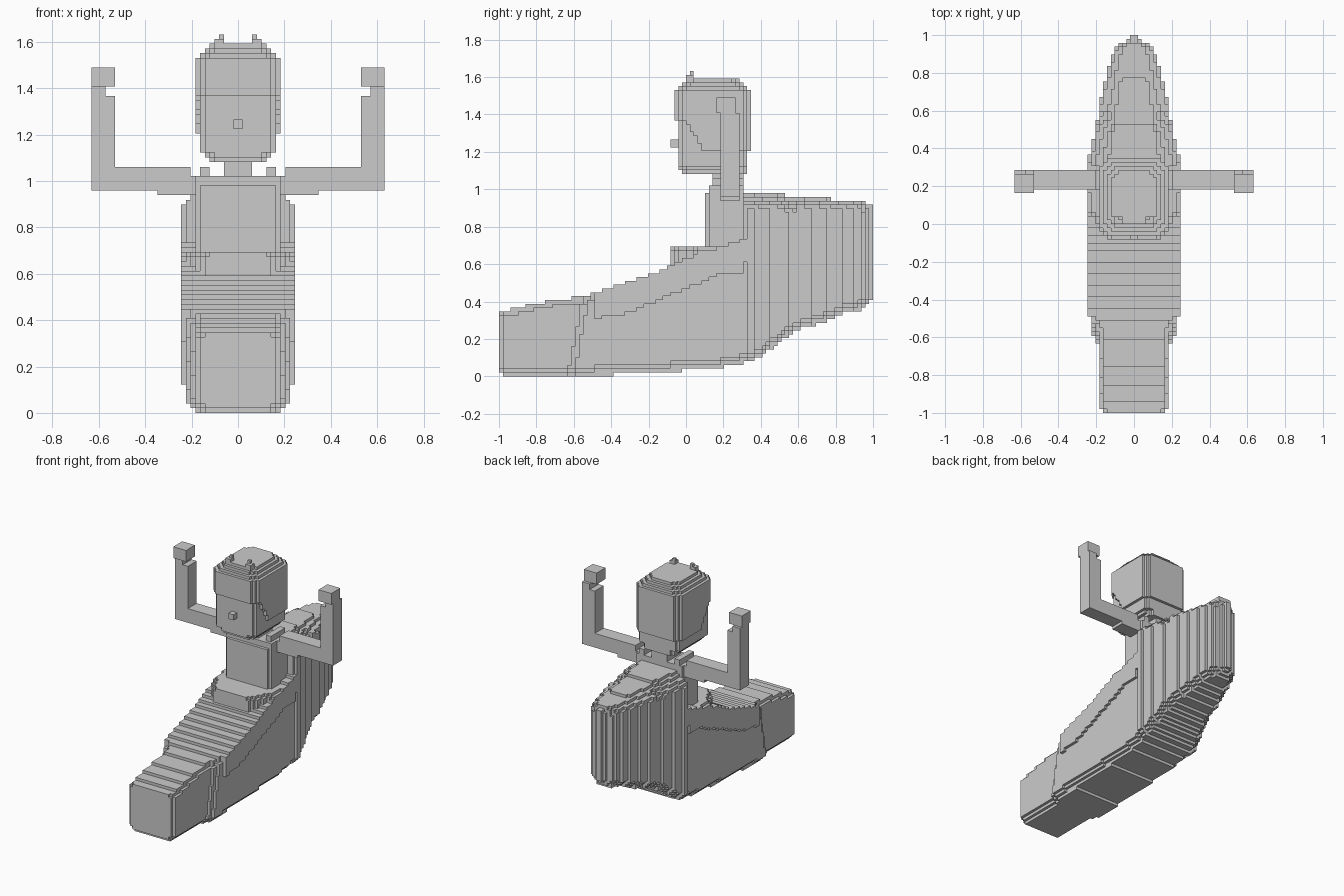
import bpy, bmesh, math

if "Cube" in bpy.data.objects:
    bpy.data.objects.remove(bpy.data.objects["Cube"])

H = 1 / 49          # edge of one block
cells = {}          # block index -> part name


def interp(pts, t):
    if t <= pts[0][0]:
        return pts[0][1]
    for (a, p), (b, q) in zip(pts, pts[1:]):
        if t <= b:
            return p + (q - p) * (t - a) / (b - a)
    return pts[-1][1]


def fill(name, lo, hi, test=lambda x, y, z: True):
    """Fill blocks inside a box where test(|x|, y, z) holds, on both sides of x = 0."""
    r = [range(round(l / H), round(h / H)) for l, h in zip(lo, hi)]
    for i in r[0]:
        for j in r[1]:
            for k in r[2]:
                if test((i + .5) * H, (j + .5) * H, (k + .5) * H):
                    cells.setdefault((i, j, k), name)
                    cells.setdefault((-1 - i, j, k), name)


# Hull: side profile, plan taper and rounded edges
BOTTOM = [(-1, 0), (-.6, .005), (-.26, .02), (.15, .045), (.36, .085), (.59, .25),
          (.75, .30), (.84, .34), (1, .375)]
TOP = [(-1, .345), (-.71, .41), (-.55, .425), (-.3, .51), (-.11, .575), (-.05, .61), (.31, .73)]
REAR_TOP = [(.3, .99), (.48, .985), (.58, .955), (.92, .945), (.97, .92), (1, .91)]
PLAN = [(-.56, .184), (-.55, .204), (-.5, .2245), (.36, .235), (.4, .222), (.5, .204),
        (.65, .178), (.78, .148), (.87, .125), (.93, .10), (.96, .06), (1, .02)]


def hull(x, y, z):
    w = interp(PLAN, y + .19 * max(0, .41 - z) if y < -.4 else y)
    low = interp(BOTTOM, y)
    if z < low + 2 * H:
        w -= H * (1 if z > low + H else 2)
    if y < -.98:
        w -= H
        if z < H:
            return False
    if y > .31:
        drop = .085 if y < .6 else .05
        high = interp(REAR_TOP, y) - drop * max(0, x / w - .45) / .55
    else:
        high = interp(TOP, y)
        if y < -.45 and x > w - 1.2 * H:
            high -= 1.5 * H
    return x < w and low - .004 <= z < high


fill("hull", (0, -1, 0), (.25, 1, 1), hull)

# Cover: slightly wider upper band along the sides
COVER_LOW = [(-.5, .31), (-.3, .34), (-.05, .45), (.15, .53), (.32, .61)]
fill("cover", (0, -.48, .28), (.245, .326, .76),
     lambda x, y, z: interp(COVER_LOW, y) < z < interp(TOP, y))

# Lap: raised block in front of the torso
LAP = [(-.08, .13), (-.05, .165), (0, .19), (.04, .22), (.08, .245)]
fill("lap", (0, -.08, .55), (.245, .31, .70),
     lambda x, y, z: x < interp(LAP, y) - (H if z > .68 else 0))

# Torso, shoulders and neck
fill("torso", (0, .11, .65), (.19, .31, 1.02),
     lambda x, y, z: not (x > .16 and y < .13) and not (z > .98 and y < .13))
fill("shoulder", (.125, .15, 1.0), (.168, .31, 1.055))
fill("neck", (0, .15, 1.0), (.062, .30, 1.10))


# Head: face block, with hair cap and side hair around it
def rounded(x, y, hw, y0, y1, cut):
    dx, dy = hw - x, min(y - y0, y1 - y)
    return dx > 0 and dy > 0 and dx + dy > cut


def face(x, y, z):
    inset = H * max(0, math.ceil((1.125 - z) / H))
    return rounded(x, y, .165 - inset * .8, -.04 + inset * .3, .317, 2 * H)


HAIRLINE = [(1.12, .16), (1.2, .10), (1.28, .05), (1.36, .0), (1.365, -.06)]


def hair(x, y, z):
    inset = H * max(0, math.ceil((z - 1.531) / H))
    if z < 1.2:
        return y > interp(HAIRLINE, z) and rounded(x, y, .165, -.04, .317, H)
    return y > interp(HAIRLINE, z) and rounded(x, y, .185 - inset, -.056 + inset, .337 - inset, 2 * H)


fill("face", (0, -.04, 1.08), (.184, .33, 1.36), face)
fill("hair", (0, -.06, 1.12), (.19, .34, 1.592), hair)
fill("nose", (0, -.08, 1.225), (.021, -.03, 1.265))
fill("tuft", (.061, 0, 1.58), (.102, .05, 1.612))
fill("tuft", (.061, .03, 1.60), (.082, .05, 1.633))

# Raised arms with fists
fill("upper_arm", (.18, .184, .95), (.633, .286, 1.055),
     lambda x, y, z: z < 1.03 or x > .204)
fill("upper_arm", (.18, .184, .93), (.35, .286, .96))
fill("forearm", (.533, .184, .97), (.633, .286, 1.37))
fill("forearm", (.58, .184, 1.36), (.633, .286, 1.41))
fill("fist", (.533, .163, 1.408), (.633, .275, 1.49))

# Turn each part's exposed block sides into faces
SIDES = []
for axis in range(3):
    u, v = (axis + 1) % 3, (axis + 2) % 3
    for s in (0, 1):
        ring = []
        for a, b in ((0, 0), (1, 0), (1, 1), (0, 1)):
            c = [0, 0, 0]
            c[axis], c[u], c[v] = s, a, b
            ring.append(tuple(c))
        d = [0, 0, 0]
        d[axis] = 2 * s - 1
        SIDES.append((tuple(d), ring if s else ring[::-1]))

for part in dict.fromkeys(cells.values()):
    bm, verts = bmesh.new(), {}
    for (i, j, k), name in cells.items():
        if name != part:
            continue
        for d, ring in SIDES:
            if (i + d[0], j + d[1], k + d[2]) in cells:
                continue
            loop = []
            for a, b, c in ring:
                key = (i + a, j + b, k + c)
                if key not in verts:
                    verts[key] = bm.verts.new([n * H for n in key])
                loop.append(verts[key])
            bm.faces.new(loop)
    mesh = bpy.data.meshes.new(part)
    bm.to_mesh(mesh)
    bm.free()
    bpy.context.collection.objects.link(bpy.data.objects.new(part, mesh))
